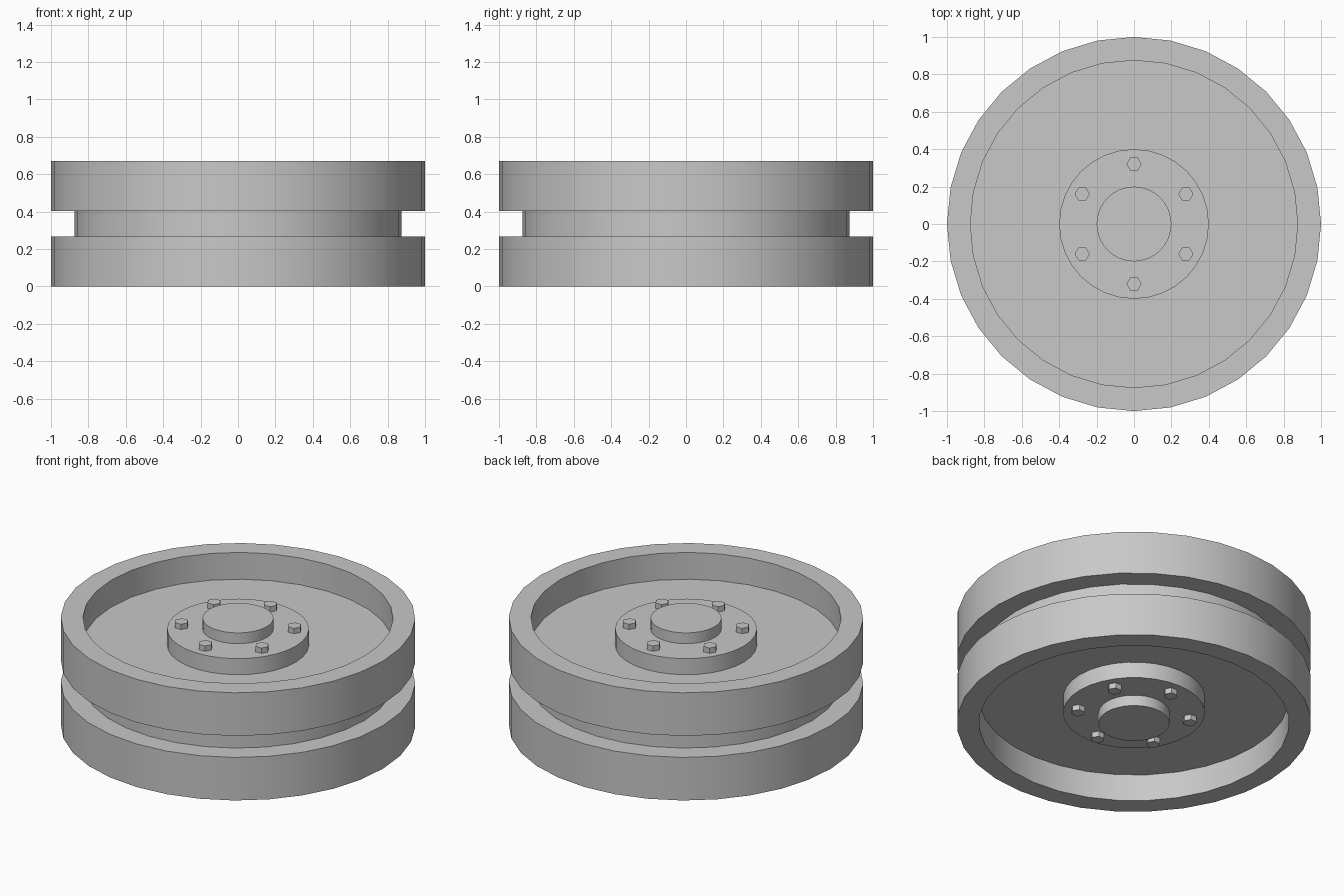
import bpy, bmesh
from math import cos, sin, pi, radians

cube = bpy.data.objects.get("Cube")
if cube:
    bpy.data.objects.remove(cube, do_unlink=True)

HEIGHT = 0.67
MID = HEIGHT / 2

steel = bpy.data.materials.new("grey steel")
steel.use_nodes = True
GREY = (0.58, 0.58, 0.58, 1)
steel.diffuse_color = GREY
steel.node_tree.nodes["Principled BSDF"].inputs["Base Color"].default_value = GREY


def lathe(name, profile, sides=32, center=(0, 0)):
    """Revolve (radius, z) points, ordered bottom to top, into a closed solid."""
    bm = bmesh.new()
    rings = []
    for r, z in profile:
        rings.append([bm.verts.new((center[0] + r * cos(2 * pi * i / sides),
                                    center[1] + r * sin(2 * pi * i / sides), z))
                      for i in range(sides)])
    for low, high in zip(rings, rings[1:]):
        for i in range(sides):
            j = (i + 1) % sides
            bm.faces.new((low[i], low[j], high[j], high[i]))
    bm.faces.new(rings[0][::-1])
    bm.faces.new(rings[-1])
    bmesh.ops.recalc_face_normals(bm, faces=bm.faces)
    mesh = bpy.data.meshes.new(name)
    bm.to_mesh(mesh)
    bm.free()
    mesh.materials.append(steel)
    obj = bpy.data.objects.new(name, mesh)
    bpy.context.collection.objects.link(obj)
    bpy.ops.object.select_all(action='DESELECT')
    obj.select_set(True)
    bpy.context.view_layer.objects.active = obj
    bpy.ops.object.shade_smooth_by_angle(angle=radians(30))
    return obj


# Double wheel: two rims, a groove between them, a recessed web on each side
half = [(0.875, MID - 0.168), (0.875, MID), (1, MID), (1, 0.067), (0.875, 0.067)]
RIM, INNER, WEB = 1.0, 0.875, 0.168
lower = [(INNER, MID - WEB), (INNER, 0), (RIM, 0), (RIM, 0.268), (INNER, 0.268)]
upper = [(r, HEIGHT - z) for r, z in reversed(lower)]
lathe("wheel", lower + upper)

# Raised hub and central axle cap, showing on both sides
lathe("hub", [(0.4, 0.067), (0.4, HEIGHT - 0.067)])
lathe("axle_cap", [(0.2, 0), (0.2, HEIGHT)])

# Six hexagonal bolts on each hub face
for side, low, high in (("top", 0.603, 0.636), ("bottom", 0.034, 0.067)):
    for k in range(6):
        a = radians(30 + 60 * k)
        lathe(f"{side}_bolt_{k + 1}", [(0.04, low), (0.04, high)], 6,
              (0.32 * cos(a), 0.32 * sin(a)))
